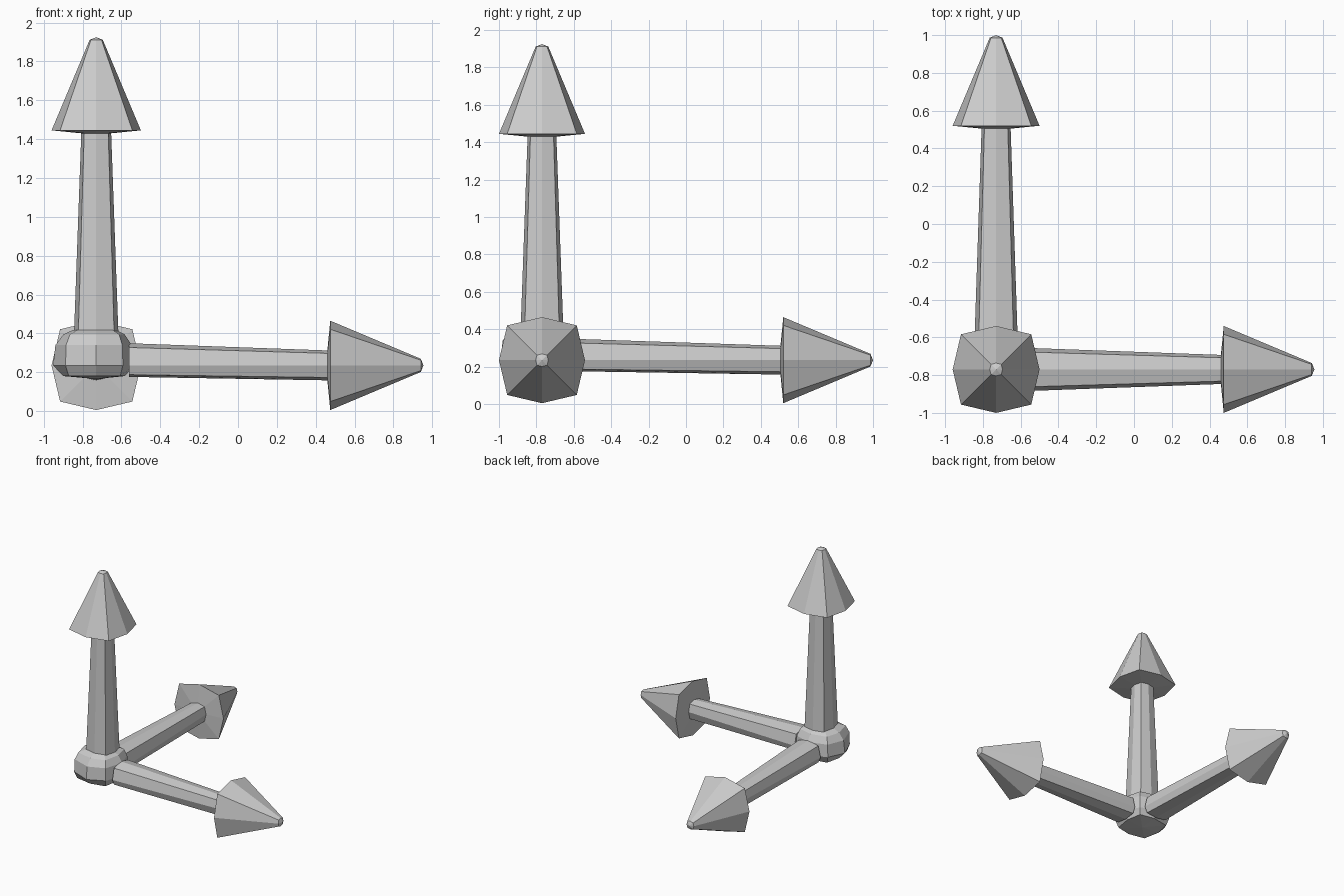
import bpy, bmesh
from mathutils import Vector

if "Cube" in bpy.data.objects:
    bpy.data.objects.remove(bpy.data.objects["Cube"])

O = Vector((-0.73, -0.77, 0.235))      # where the three arrows meet
X, Y, Z = Vector((1, 0, 0)), Vector((0, 1, 0)), Vector((0, 0, 1))


def octagon(r, k):
    """Squarish octagon: corners at r on the axes, k on both for diagonals."""
    return [(r, 0), (k, k), (0, r), (-k, k), (-r, 0), (-k, -k), (0, -r), (k, -k)]


def loft(name, rings, start=None, end=None):
    """Skin eight-sided rings; close ends with a fan to a pole point."""
    bm = bmesh.new()
    rows = [[bm.verts.new(O + p) for p in ring] for ring in rings]
    for a, b in zip(rows, rows[1:]):
        for i in range(8):
            j = (i + 1) % 8
            bm.faces.new((a[i], a[j], b[j], b[i]))
    for row, pole in ((rows[0], start), (rows[-1], end)):
        if pole is None:
            bm.faces.new(row)
        else:
            v = bm.verts.new(O + pole)
            for i in range(8):
                bm.faces.new((row[i], row[(i + 1) % 8], v))
    bmesh.ops.recalc_face_normals(bm, faces=bm.faces)
    me = bpy.data.meshes.new(name)
    bm.to_mesh(me)
    bm.free()
    ob = bpy.data.objects.new(name, me)
    bpy.context.collection.objects.link(ob)


def arrow(name, axis, u, v, length, squash):
    """Tapered shaft and pointed head; squash flattens the shaft's root below."""
    def ring(d, r, k, s=1.0):
        pts = []
        for a, b in octagon(r, k):
            p = axis * d + u * a + v * b
            if p.z < 0:
                p.z *= s
            pts.append(p)
        return pts
    base = length - 0.48
    loft(name,
         [ring(0.17, 0.114, 0.092, squash),
          ring(base - 0.015, 0.077, 0.062),
          ring(base, 0.23, 0.186),
          ring(length - 0.014, 0.034, 0.027)],
         end=axis * length)


# Arrows
arrow("up_arrow", Z, X, Y, 1.69, 1.0)
arrow("side_arrow", X, Y, Z, 1.685, 0.52)
arrow("depth_arrow", Y, Z, X, 1.77, 0.52)


# Hub: faceted block, flattened underneath, tighter on the arrow sides
def hub_ring(z, r, k):
    pts = []
    for a, b in octagon(r, k):
        pts.append(Vector((a * (0.87 if a > 0 else 1), b * (0.87 if b > 0 else 1), z)))
    return pts


loft("hub",
     [hub_ring(-0.055, 0.17, 0.142), hub_ring(0, 0.222, 0.158),
      hub_ring(0.105, 0.21, 0.155), hub_ring(0.16, 0.168, 0.135),
      hub_ring(0.182, 0.12, 0.095)],
     start=Vector((0, 0, -0.07)), end=Vector((0, 0, 0.182)))
